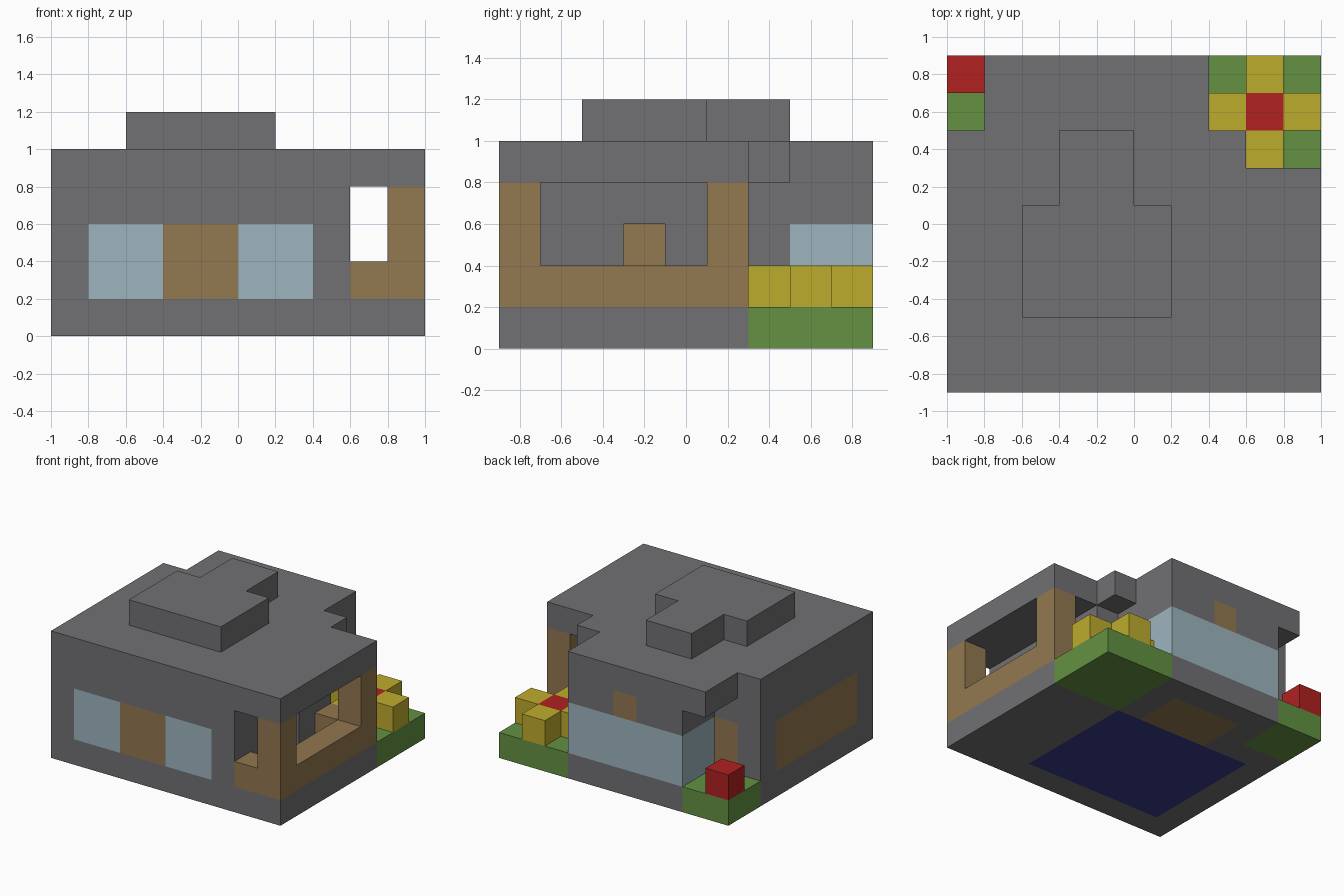
import bpy
import bmesh
from mathutils import Vector

CELL = 0.2
ORIGIN = Vector((-1.0, -0.9, 0.0))

cube = bpy.data.objects.get("Cube")
if cube:
    bpy.data.objects.remove(cube, do_unlink=True)


def material(name, hex_code):
    """Flat material from an sRGB hex colour."""
    def linear(c):
        return c / 12.92 if c <= 0.04045 else ((c + 0.055) / 1.055) ** 2.4
    rgba = [linear(b / 255) for b in bytes.fromhex(hex_code)] + [1.0]
    mat = bpy.data.materials.new(name)
    mat.use_nodes = True
    mat.diffuse_color = rgba
    bsdf = next(n for n in mat.node_tree.nodes if n.type == 'BSDF_PRINCIPLED')
    bsdf.inputs["Base Color"].default_value = rgba
    return mat


STONE = material("stone_grey", "717073")
GLASS = material("glass_blue", "9db5bf")
WOOD = material("wood_brown", "927850")
GRASS = material("grass_green", "639142")
YELLOW = material("petal_yellow", "beac2d")
RED = material("petal_red", "b02121")
CARPET = material("carpet_blue", "38388a")


def fill(cells, mat, xs, ys, zs):
    """Fill a block of cells with a material, or carve it when mat is None."""
    for x in range(*xs):
        for y in range(*ys):
            for z in range(*zs):
                if mat:
                    cells[x, y, z] = mat
                else:
                    cells.pop((x, y, z), None)


def build(name, cells):
    """Skin the blocks with outer faces and merge flat areas of one colour."""
    mesh = bpy.data.meshes.new(name)
    mats = list(dict.fromkeys(cells.values()))
    for mat in mats:
        mesh.materials.append(mat)
    bm = bmesh.new()
    for cell, mat in cells.items():
        for axis in range(3):
            for side in (0, 1):
                near = list(cell)
                near[axis] += 2 * side - 1
                if tuple(near) in cells:
                    continue
                loop = []
                for u, v in ((0, 0), (1, 0), (1, 1), (0, 1)):
                    p = Vector(cell)
                    p[axis] += side
                    p[(axis + 1) % 3] += u
                    p[(axis + 2) % 3] += v
                    loop.append(bm.verts.new(ORIGIN + p * CELL))
                face = bm.faces.new(loop if side else loop[::-1])
                face.material_index = mats.index(mat)
    bmesh.ops.remove_doubles(bm, verts=bm.verts, dist=0.001)
    bmesh.ops.dissolve_limit(bm, angle_limit=0.01, verts=bm.verts,
                             edges=bm.edges, delimit={'MATERIAL'})
    bm.to_mesh(mesh)
    bm.free()
    obj = bpy.data.objects.new(name, mesh)
    bpy.context.scene.collection.objects.link(obj)
    return obj


# House mass, with the two rear corners cut away under small roof overhangs
house = {}
fill(house, STONE, (0, 10), (0, 9), (0, 5))
fill(house, None, (7, 10), (6, 9), (0, 5))
fill(house, STONE, (7, 8), (6, 7), (4, 5))
fill(house, None, (0, 2), (7, 9), (0, 5))
fill(house, STONE, (1, 2), (7, 9), (4, 5))

# Rooms, porch space and the doorway between them
fill(house, None, (1, 7), (1, 6), (1, 4))
fill(house, None, (3, 6), (6, 8), (1, 4))
fill(house, None, (8, 10), (0, 6), (1, 4))
fill(house, None, (7, 8), (3, 4), (1, 3))

# Floors
fill(house, CARPET, (1, 7), (1, 6), (0, 1))
fill(house, WOOD, (3, 6), (6, 8), (0, 1))

# Front windows and door
fill(house, GLASS, (1, 7), (0, 1), (1, 3))
fill(house, WOOD, (3, 5), (0, 1), (1, 3))

# Rear glazing wrapping both corners, and the hatch above it
fill(house, GLASS, (2, 7), (8, 9), (1, 3))
for x in (2, 6):
    fill(house, GLASS, (x, x + 1), (7, 9), (1, 3))
fill(house, WOOD, (4, 5), (8, 9), (3, 4))

# Side panel and rear door
fill(house, WOOD, (0, 1), (1, 6), (1, 3))
fill(house, WOOD, (1, 2), (6, 7), (1, 3))

# Porch rail and posts
fill(house, WOOD, (9, 10), (0, 6), (1, 2))
for y in (0, 5):
    fill(house, WOOD, (8, 10), (y, y + 1), (1, 2))
    fill(house, WOOD, (9, 10), (y, y + 1), (2, 4))
build("house", house)

# Raised roof block
tower = {}
fill(tower, STONE, (2, 6), (2, 5), (5, 6))
fill(tower, STONE, (3, 5), (5, 7), (5, 6))
build("roof_block", tower)

# Grass beds in the rear corners
for name, xs, ys in (("left_grass_bed", (7, 10), (6, 9)),
                     ("right_grass_bed", (0, 2), (7, 9))):
    bed = {}
    fill(bed, GRASS, xs, ys, (0, 1))
    build(name, bed)

# Large flower: red heart with four petals
flower = {(8, 7, 1): RED}
for dx, dy in ((1, 0), (-1, 0), (0, 1), (0, -1)):
    flower[8 + dx, 7 + dy, 1] = YELLOW
build("large_flower", flower)

# Small flower
build("small_flower", {(0, 8, 1): RED})
